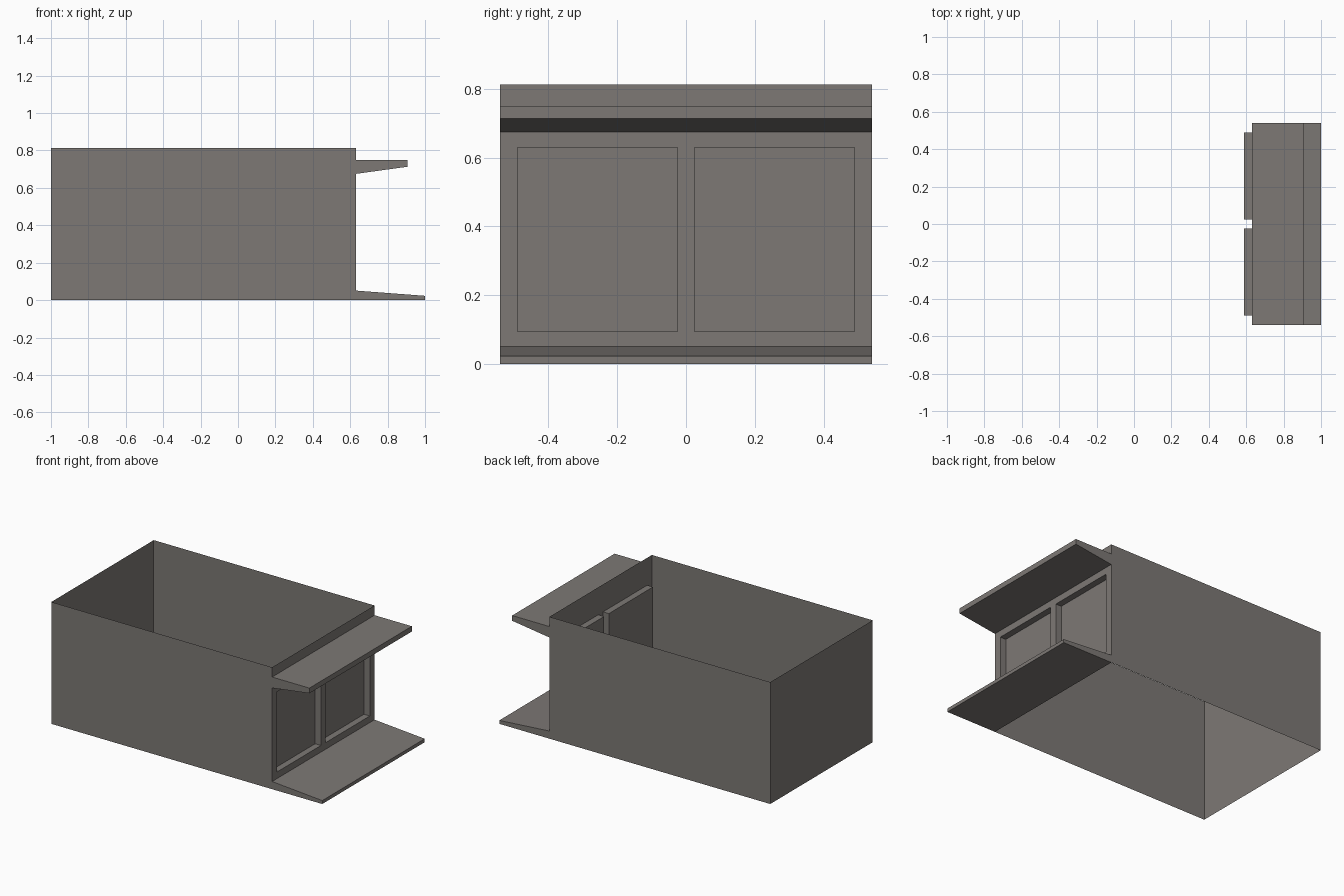
import bpy, bmesh

if "Cube" in bpy.data.objects:
    bpy.data.objects.remove(bpy.data.objects["Cube"])

W = 0.54            # half width
H = 0.813           # wall height
XB, XF = -1.0, 0.63  # rear and front wall planes
XP = 0.587          # recessed window pane plane
Z0, Z1 = 0.095, 0.63
WINDOWS = [(-0.49, -0.025), (0.025, 0.49)]

grey = bpy.data.materials.new("warm grey concrete")
grey.diffuse_color = (0.205, 0.19, 0.178, 1)
grey.use_nodes = True
grey.node_tree.nodes["Principled BSDF"].inputs["Base Color"].default_value = grey.diffuse_color


def make(name, faces):
    """Object from polygons wound counter-clockwise seen from outside."""
    bm = bmesh.new()
    for f in faces:
        bm.faces.new([bm.verts.new(p) for p in f])
    bmesh.ops.remove_doubles(bm, verts=bm.verts, dist=1e-5)
    me = bpy.data.meshes.new(name)
    bm.to_mesh(me)
    bm.free()
    me.materials.append(grey)
    ob = bpy.data.objects.new(name, me)
    bpy.context.collection.objects.link(ob)
    return ob


def x_rect(x, y0, y1, z0, z1):
    """Rectangle facing +x."""
    return [(x, y0, z0), (x, y1, z0), (x, y1, z1), (x, y0, z1)]


# Side and rear walls: single sheets, open above and below
make("side_and_rear_walls", [
    [(XB, -W, 0), (XF, -W, 0), (XF, -W, H), (XB, -W, H)],
    [(XF, W, 0), (XB, W, 0), (XB, W, H), (XF, W, H)],
    x_rect(XB, -W, W, 0, H)[::-1],
])

# Shop front wall with two window openings
ys = [-W] + [y for w in WINDOWS for y in w] + [W]
zs = [0, Z0, Z1, H]
make("shop_front_wall", [
    x_rect(XF, ys[i], ys[i + 1], zs[k], zs[k + 1])
    for i in range(5) for k in range(3) if not (k == 1 and i in (1, 3))])

# Recessed windows: reveals and pane
for n, (a, b) in enumerate(WINDOWS):
    outer, inner = x_rect(XF, a, b, Z0, Z1), x_rect(XP, a, b, Z0, Z1)
    reveals = [[outer[i], outer[(i + 1) % 4], inner[(i + 1) % 4], inner[i]]
               for i in range(4)]
    make(f"window_recess_{n + 1}", [inner] + reveals)


def ledge(name, profile):
    """Extrude an x/z profile across the width; side on the wall stays open."""
    p = [(x, -W, z) for x, z in profile]
    q = [(x, W, z) for x, z in profile]
    sides = [[p[i + 1], p[i], q[i], q[i + 1]] for i in range(3)]
    make(name, [p, q[::-1]] + sides)


# Tapered canopy and sloping front step
ledge("canopy", [(XF, 0.675), (0.905, 0.713), (0.905, 0.748), (XF, 0.748)])
ledge("front_step", [(XF, 0), (1.0, 0), (1.0, 0.023), (XF, 0.051)])
